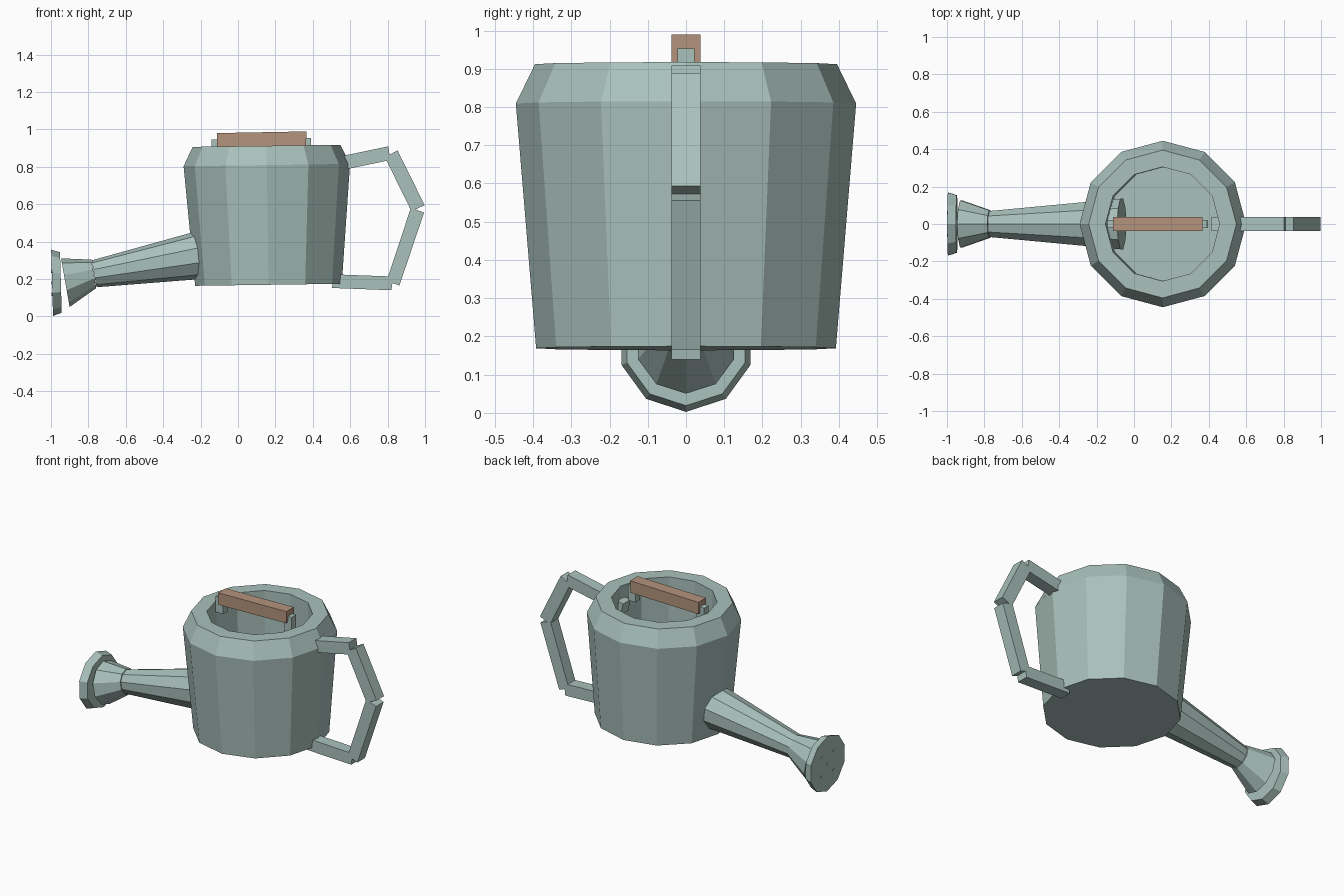
import bpy
import bmesh
import math
from mathutils import Matrix, Vector

cube = bpy.data.objects.get("Cube")
if cube:
    bpy.data.objects.remove(cube, do_unlink=True)


def material(name, colour):
    mat = bpy.data.materials.new(name)
    mat.use_nodes = True
    mat.diffuse_color = colour
    mat.node_tree.nodes["Principled BSDF"].inputs["Base Color"].default_value = colour
    return mat


METAL = material("pale_green_metal", (0.40, 0.535, 0.50, 1))
WOOD = material("warm_wood", (0.455, 0.295, 0.205, 1))


def finish(name, bm, mat):
    bmesh.ops.recalc_face_normals(bm, faces=bm.faces)
    mesh = bpy.data.meshes.new(name)
    bm.to_mesh(mesh)
    bm.free()
    mesh.materials.append(mat)
    obj = bpy.data.objects.new(name, mesh)
    bpy.context.collection.objects.link(obj)
    return obj


def loft(name, origin, tilt, sides, rings, mat=METAL):
    """Faceted solid through rings (height, radius, sideways shift), tilted about y."""
    bm = bmesh.new()
    frame = Matrix.Translation(origin) @ Matrix.Rotation(math.radians(tilt), 4, "Y")
    loops = []
    for height, radius, shift in rings:
        loop = []
        for i in range(sides):
            a = math.tau * i / sides
            p = Vector((radius * math.cos(a) + shift, radius * math.sin(a), height))
            loop.append(bm.verts.new(frame @ p))
        loops.append(loop)
    for low, high in zip(loops, loops[1:]):
        for i in range(sides):
            j = (i + 1) % sides
            bm.faces.new((low[i], low[j], high[j], high[i]))
    bm.faces.new(loops[0])
    bm.faces.new(loops[-1])
    return finish(name, bm, mat)


def slab(name, corners, half_width, mat=METAL):
    """Side outline in x and z, given thickness along y."""
    bm = bmesh.new()
    front = [bm.verts.new((x, -half_width, z)) for x, z in corners]
    back = [bm.verts.new((x, half_width, z)) for x, z in corners]
    bm.faces.new(front)
    bm.faces.new(back)
    for i in range(len(corners)):
        j = (i + 1) % len(corners)
        bm.faces.new((front[i], front[j], back[j], back[i]))
    return finish(name, bm, mat)


# Hollow tank with sloping shoulder and thick rim
loft("tank", (0.163, 0, 0.169), -0.8, 12,
     [(0, 0.392, 0), (0.64, 0.445, 0), (0.743, 0.395, 0),
      (0.743, 0.305, 0), (0.02, 0.305, 0)])

# Spout, running from inside the tank to the neck
loft("spout", (-0.065, 0, 0.352), -100, 10, [(0, 0.142, 0), (0.715, 0.073, 0)])

# Flared head and its sprinkler plate
loft("spout_flare", (-0.771, 0, 0.2275), -100, 10,
     [(0, 0.077, 0), (0.158, 0.132, -0.02)])
loft("sprinkler_plate", (-0.947, 0, 0.181), -91.6, 10,
     [(0, 0.162, 0), (0.047, 0.177, 0)])

# Five small sprinkler holes
for k, (y, z) in enumerate([(0, 0), (1, 1), (1, -1), (-1, 1), (-1, -1)]):
    loft(f"sprinkler_hole_{k + 1}", (-0.993 - 0.0017 * z, y * 0.06, 0.18 + z * 0.062),
         -91.6, 6, [(0, 0.01, 0), (0.005, 0.01, 0)])

# Side handle made of four straight bars
slab("handle_top_bar", [(0.415, 0.828), (0.803, 0.909), (0.815, 0.836), (0.43, 0.756)], 0.0375)
slab("handle_upper_bar", [(0.853, 0.888), (0.998, 0.594), (0.927, 0.563), (0.786, 0.85)], 0.0375)
slab("handle_lower_bar", [(0.995, 0.556), (0.863, 0.165), (0.795, 0.19), (0.924, 0.58)], 0.0375)
slab("handle_bottom_bar", [(0.83, 0.213), (0.82, 0.14), (0.503, 0.152), (0.508, 0.225)], 0.0375)

# Wooden carrying grip with two short metal posts
slab("grip", [(-0.113, 0.905), (0.364, 0.914), (0.366, 0.989), (-0.113, 0.98)], 0.0375, WOOD)
for name, x, top in (("left_post", 0.365, 0.953), ("right_post", -0.115, 0.945)):
    slab(name, [(x - 0.027, top - 0.1), (x + 0.027, top - 0.1),
                (x + 0.026, top), (x - 0.028, top)], 0.022)
